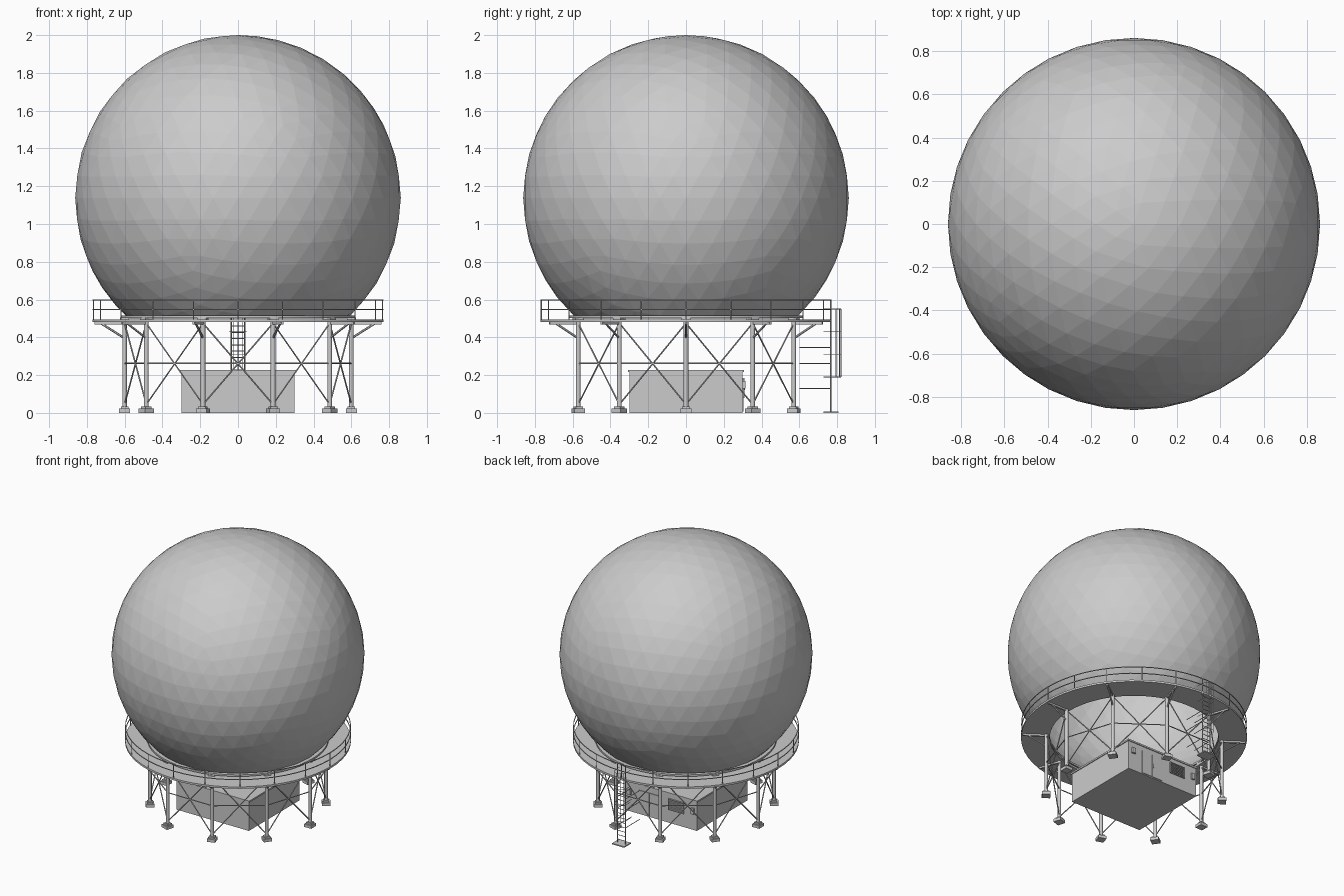
import bpy, bmesh, math
from mathutils import Vector, Matrix

if "Cube" in bpy.data.objects:
    bpy.data.objects.remove(bpy.data.objects["Cube"])

grey = bpy.data.materials.new("light_grey")
grey.diffuse_color = (0.6, 0.6, 0.6, 1)
grey.use_nodes = True
grey.node_tree.nodes["Principled BSDF"].inputs["Base Color"].default_value = grey.diffuse_color


def finish(bm, name, smooth=False):
    me = bpy.data.meshes.new(name)
    bm.to_mesh(me)
    bm.free()
    me.materials.append(grey)
    ob = bpy.data.objects.new(name, me)
    bpy.context.collection.objects.link(ob)
    if smooth:
        bpy.context.view_layer.objects.active = ob
        ob.select_set(True)
        bpy.ops.object.shade_smooth_by_angle(angle=math.radians(35))
        ob.select_set(False)
    return ob


def rod(bm, a, b, r, sides=6):
    a, b = Vector(a), Vector(b)
    d = b - a
    m = Matrix.Translation((a + b) / 2) @ d.to_track_quat('Z', 'Y').to_matrix().to_4x4()
    bmesh.ops.create_cone(bm, cap_ends=True, segments=sides, radius1=r, radius2=r,
                          depth=d.length, matrix=m)


def box(bm, lo, hi, turn=0.0):
    lo, hi = Vector(lo), Vector(hi)
    m = (Matrix.Rotation(turn, 4, 'Z') @ Matrix.Translation((lo + hi) / 2)
         @ Matrix.Diagonal((*(hi - lo), 1)))
    bmesh.ops.create_cube(bm, size=1, matrix=m)


def annulus(bm, profile, segments=60):
    # Spin a closed (radius, height) profile about the vertical axis
    rings = [[bm.verts.new((r * math.cos(t), r * math.sin(t), z)) for r, z in profile]
             for t in (2 * math.pi * i / segments for i in range(segments))]
    n = len(profile)
    for i in range(segments):
        p, q = rings[i], rings[(i + 1) % segments]
        for k in range(n):
            bm.faces.new((p[k], q[k], q[(k + 1) % n], p[(k + 1) % n]))
    bmesh.ops.recalc_face_normals(bm, faces=bm.faces)


def rect(r0, r1, z0, z1):
    return [(r0, z0), (r1, z0), (r1, z1), (r0, z1)]


def polar(r, t, z):
    return (r * math.cos(t), r * math.sin(t), z)


# Faceted dome, open at the bottom
bm = bmesh.new()
bmesh.ops.create_icosphere(bm, subdivisions=4, radius=0.862,
                           matrix=Matrix.Translation((0, 0, 1.138)))
bmesh.ops.bisect_plane(bm, geom=bm.verts[:] + bm.edges[:] + bm.faces[:],
                       plane_co=(0, 0, 0.5), plane_no=(0, 0, 1), clear_inner=True)
finish(bm, "dome")

# Dome base ring and walkway deck
bm = bmesh.new()
annulus(bm, rect(0.575, 0.62, 0.503, 0.516))
finish(bm, "dome_base_ring", True)
bm = bmesh.new()
annulus(bm, rect(0.575, 0.77, 0.481, 0.495))
finish(bm, "walkway_deck", True)

# Guard rail
for name, z in (("top_rail", 0.598), ("middle_rail", 0.548)):
    bm = bmesh.new()
    annulus(bm, rect(0.764, 0.769, z - 0.0025, z + 0.0025))
    finish(bm, name, True)
bm = bmesh.new()
for i in range(20):
    t = i * math.pi / 10
    rod(bm, polar(0.766, t, 0.49), polar(0.766, t, 0.6), 0.003)
finish(bm, "rail_posts")

# Ten columns with footings, cap plates, knee braces and cross bracing
columns, footings, caps, knees, braces = (bmesh.new() for _ in range(5))
N, R = 10, 0.6
for i in range(N):
    t, u = 2 * math.pi * i / N, 2 * math.pi * (i + 1) / N
    rod(columns, polar(R, t, 0.03), polar(R, t, 0.483), 0.0125, 12)
    box(footings, (R - 0.029, -0.029, 0), (R + 0.029, 0.029, 0.022), t)
    box(footings, (R - 0.02, -0.02, 0.022), (R + 0.02, 0.02, 0.034), t)
    box(caps, (R - 0.024, -0.024, 0.495), (R + 0.024, 0.024, 0.505), t)
    rod(knees, polar(R, t, 0.395), polar(0.73, t, 0.477), 0.006)
    box(knees, (R, -0.006, 0.469), (0.76, 0.006, 0.482), t)
    rod(braces, polar(R, t, 0.045), polar(R, u, 0.475), 0.004)
    rod(braces, polar(R, u, 0.045), polar(R, t, 0.475), 0.004)
    rod(braces, polar(R, t, 0.262), polar(R, u, 0.262), 0.004)
finish(columns, "columns", True)
finish(footings, "footings")
finish(caps, "cap_plates")
finish(knees, "knee_braces")
finish(braces, "cross_braces")

# Equipment hut
bm = bmesh.new()
box(bm, (-0.3, -0.3, 0), (0.3, 0.3, 0.216))
finish(bm, "hut_walls")
bm = bmesh.new()
box(bm, (-0.306, -0.306, 0.216), (0.306, 0.306, 0.228))
finish(bm, "hut_roof")

# Double door, louvre vent and small wall boxes on the back of the hut
bm = bmesh.new()
for x in (0.005, 0.095):
    box(bm, (x, 0.299, 0.008), (x + 0.086, 0.305, 0.18))
box(bm, (0.08, 0.305, 0.08), (0.088, 0.31, 0.105))
finish(bm, "hut_doors")
bm = bmesh.new()
for z in (0.1, 0.178):
    box(bm, (-0.195, 0.299, z), (-0.065, 0.309, z + 0.006))
for x in (-0.195, -0.071):
    box(bm, (x, 0.299, 0.1), (x + 0.006, 0.309, 0.184))
for k in range(6):
    z = 0.112 + k * 0.011
    box(bm, (-0.19, 0.299, z), (-0.07, 0.307, z + 0.005))
finish(bm, "hut_louvre")
bm = bmesh.new()
box(bm, (0.245, 0.299, 0.13), (0.275, 0.315, 0.17))
box(bm, (-0.28, 0.299, 0.12), (-0.255, 0.312, 0.165))
finish(bm, "hut_wall_boxes")

# Access ladder with base plate and stays
Y = 0.767
bm = bmesh.new()
for s in (-1, 1):
    rod(bm, (s * 0.034, Y, 0), (s * 0.034, Y, 0.6), 0.0035)
    for z in (0.13, 0.262, 0.347):
        rod(bm, (s * 0.034, 0.6, z), (s * 0.034, Y, z), 0.0025)
for k in range(15):
    z = 0.03 + k * 0.033
    rod(bm, (-0.034, Y, z), (0.034, Y, z), 0.0025)
box(bm, (-0.05, Y - 0.04, 0), (0.05, Y + 0.04, 0.008))
finish(bm, "ladder")

# Ladder safety cage: hoops and upright straps
bm = bmesh.new()
arc = [(0.045 * math.cos(a), Y + 0.053 * math.sin(a))
       for a in (math.pi * i / 6 for i in range(7))]
for z in (0.19, 0.31, 0.43, 0.55):
    for p, q in zip(arc, arc[1:]):
        rod(bm, (*p, z), (*q, z), 0.002, 4)
    for s in (-1, 1):
        rod(bm, (s * 0.045, Y - 0.04, z), (s * 0.045, Y, z), 0.002, 4)
for p in arc[1:6]:
    rod(bm, (*p, 0.19), (*p, 0.55), 0.002, 4)
finish(bm, "ladder_cage")
